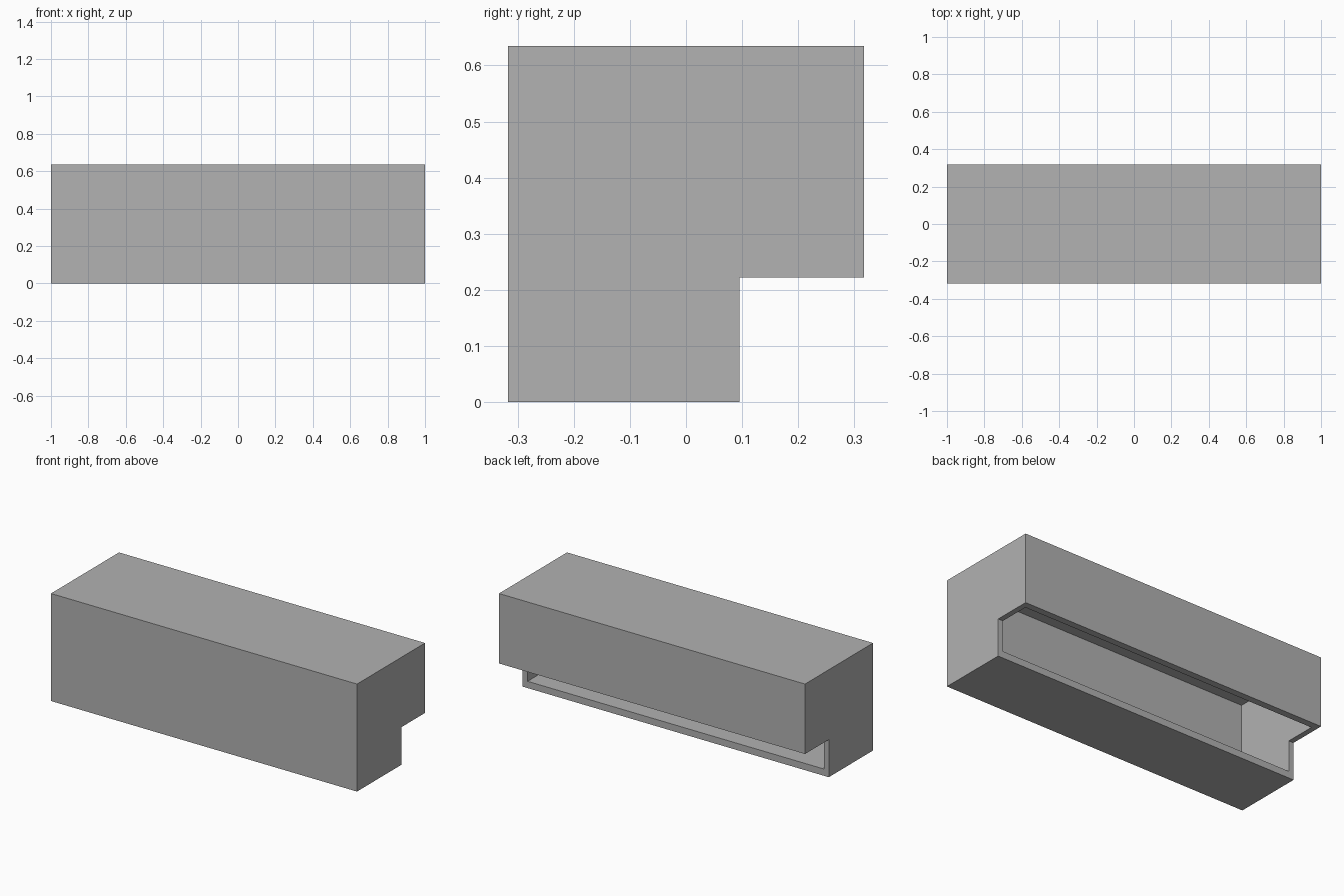
import bpy
import bmesh
from mathutils import Matrix, Vector

cube = bpy.data.objects.get("Cube")
if cube:
    bpy.data.objects.remove(cube, do_unlink=True)

LENGTH, SIDE, NOTCH = 2.0, 0.635, 0.222
WALL, LIP = 0.032, 0.04
HALF = SIDE / 2

grey = bpy.data.materials.new("plain grey")
grey.use_nodes = True
colour = (0.445, 0.445, 0.445, 1)
grey.diffuse_color = colour
grey.node_tree.nodes["Principled BSDF"].inputs["Base Color"].default_value = colour


def add_object(name, bm):
    bmesh.ops.recalc_face_normals(bm, faces=bm.faces)
    mesh = bpy.data.meshes.new(name)
    bm.to_mesh(mesh)
    bm.free()
    mesh.materials.append(grey)
    obj = bpy.data.objects.new(name, mesh)
    bpy.context.collection.objects.link(obj)
    return obj


# Casing: L-shaped profile extruded along its length
profile = [(-HALF, 0), (HALF - NOTCH, 0), (HALF - NOTCH, NOTCH),
           (HALF, NOTCH), (HALF, SIDE), (-HALF, SIDE)]
bm = bmesh.new()
end = bm.faces.new([bm.verts.new((-LENGTH / 2, y, z)) for y, z in profile])
grown = bmesh.ops.extrude_face_region(bm, geom=[end])["geom"]
bmesh.ops.translate(bm, vec=(LENGTH, 0, 0),
                    verts=[v for v in grown if isinstance(v, bmesh.types.BMVert)])
# The extrusion keeps only the far cap when the region is open
if not any(all(v.co.x < 0 for v in f.verts) for f in bm.faces):
    bm.faces.new([v for v in bm.verts if v.co.x < 0])
casing = add_object("hollow_casing", bm)

# Cavity: a box that breaks out through both notch faces
low = Vector((-LENGTH / 2 + WALL, -HALF + WALL, LIP))
high = Vector((LENGTH / 2 - WALL, HALF - LIP, SIDE - WALL))
bm = bmesh.new()
bmesh.ops.create_cube(bm, size=1, matrix=Matrix.Translation((low + high) / 2)
                      @ Matrix.Diagonal((*(high - low), 1)))
cutter = add_object("cavity_cutter", bm)
cutter.hide_render = True

# Hollow out the casing, then discard the cutter
cut = casing.modifiers.new("hollow", "BOOLEAN")
cut.operation = "DIFFERENCE"
cut.solver = "EXACT"
cut.object = cutter
bpy.context.view_layer.objects.active = casing
bpy.ops.object.modifier_apply(modifier=cut.name)
bpy.data.objects.remove(cutter, do_unlink=True)
